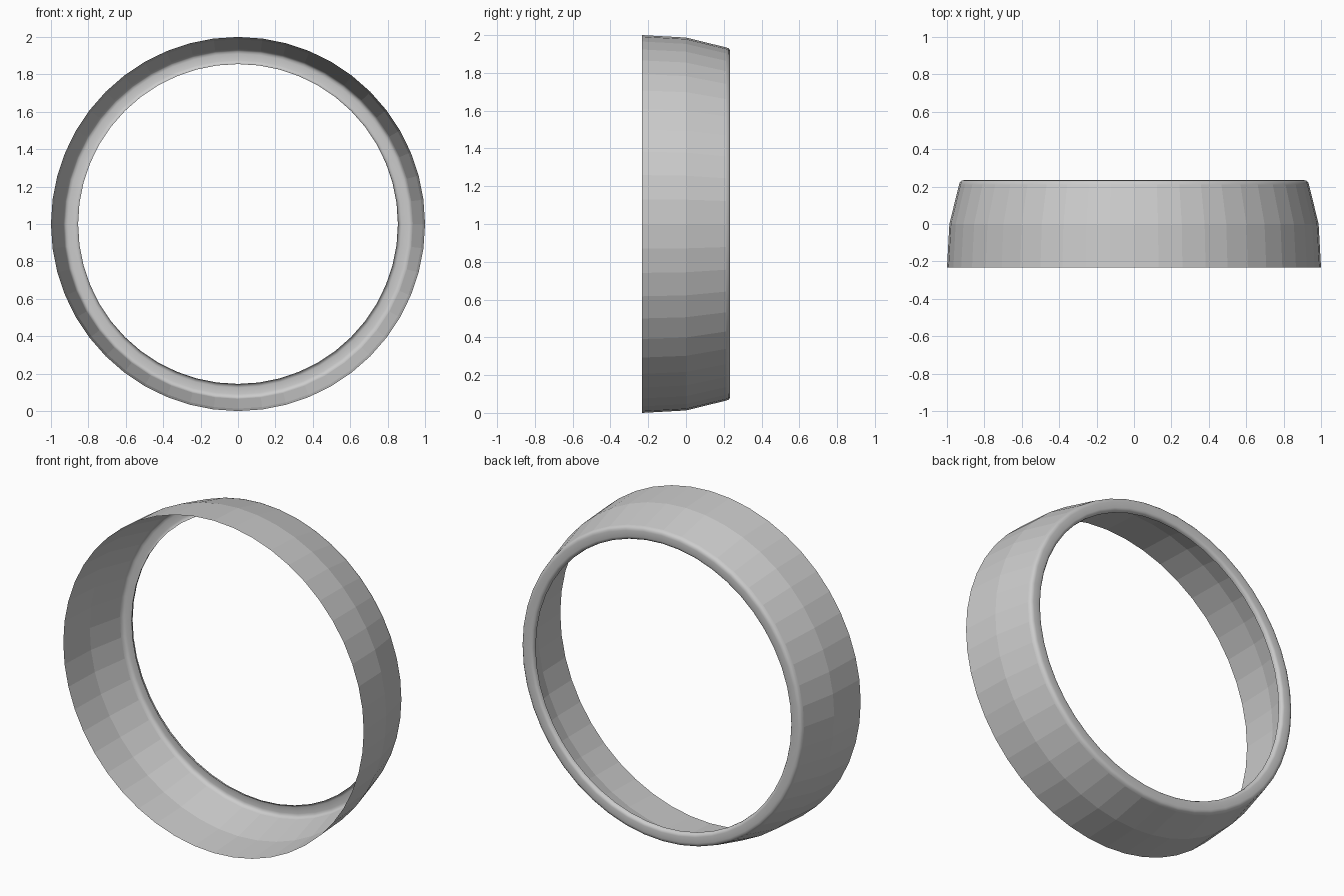
import bpy, bmesh
from math import sin, cos, tau

if "Cube" in bpy.data.objects:
    bpy.data.objects.remove(bpy.data.objects["Cube"])

SEGMENTS = 48
# Half-profile (radius, y): flared open front, tapered back, rolled-in lip
PROFILE = [(1.0, -0.233), (0.987, 0.0), (0.935, 0.212), (0.931, 0.224),
           (0.922, 0.232), (0.91, 0.234), (0.875, 0.234), (0.864, 0.231),
           (0.857, 0.222), (0.855, 0.208)]

bm = bmesh.new()
rings = []
for r, y in PROFILE:
    rings.append([bm.verts.new((r * cos(tau * i / SEGMENTS), y,
                                1 + r * sin(tau * i / SEGMENTS)))
                  for i in range(SEGMENTS)])

# Skin neighbouring rings; the wide wall is faceted, the lip is smooth
for k, (a, b) in enumerate(zip(rings, rings[1:])):
    for i in range(SEGMENTS):
        j = (i + 1) % SEGMENTS
        face = bm.faces.new((a[i], b[i], b[j], a[j]))
        face.smooth = k >= 2
bm.normal_update()
# Wall normals point away from the axis
if bm.faces[:][0].normal.x < 0:
    bmesh.ops.reverse_faces(bm, faces=bm.faces[:])

mesh = bpy.data.meshes.new("ring_band")
bm.to_mesh(mesh)
bm.free()
ring = bpy.data.objects.new("ring_band", mesh)
bpy.context.collection.objects.link(ring)
